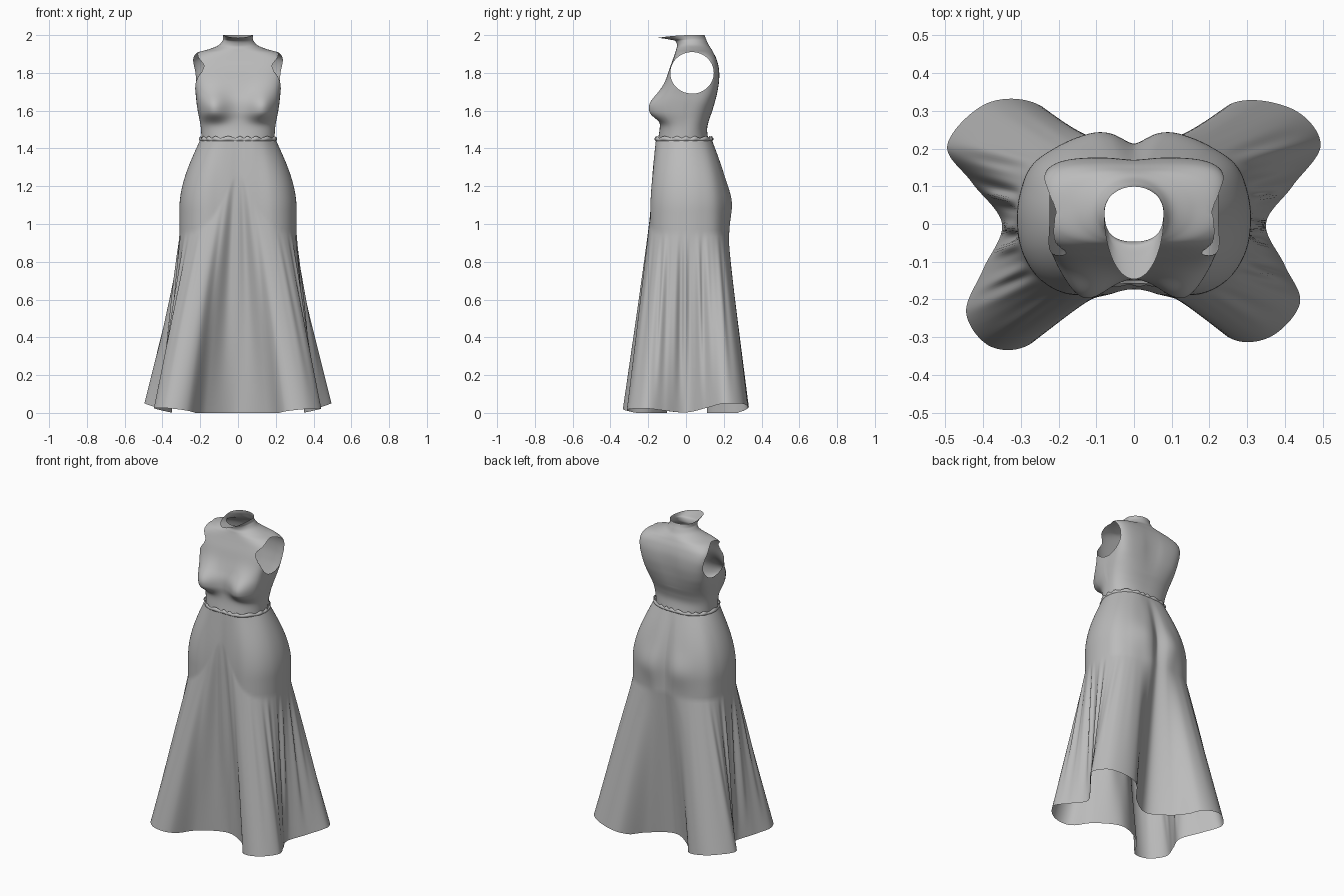
import bpy, bmesh, math
from math import sin, cos, pi, exp

if "Cube" in bpy.data.objects:
    bpy.data.objects.remove(bpy.data.objects["Cube"])

fabric = bpy.data.materials.new("grey_fabric")
fabric.diffuse_color = (0.5, 0.5, 0.5, 1)
fabric.use_nodes = True
fabric.node_tree.nodes["Principled BSDF"].inputs["Base Color"].default_value = fabric.diffuse_color


def cubic(keys, vals, x):
    """Smooth interpolation through a small table."""
    n = len(keys)
    x = min(max(x, keys[0]), keys[-1])
    i = max(j for j in range(n - 1) if keys[j] <= x)

    def slope(j):
        a, b = max(j - 1, 0), min(j + 1, n - 1)
        return (vals[b] - vals[a]) / (keys[b] - keys[a])
    h = keys[i + 1] - keys[i]
    t = (x - keys[i]) / h
    return ((2*t**3 - 3*t*t + 1) * vals[i] + (t**3 - 2*t*t + t) * h * slope(i)
            + (3*t*t - 2*t**3) * vals[i + 1] + (t**3 - t*t) * h * slope(i + 1))


def around(values, a):
    """Closed smooth interpolation of values spaced evenly round the circle."""
    n = len(values)
    u = (a / (2 * pi)) % 1 * n
    i = int(u)
    t = u - i
    p, q, r, s = (values[(i + k) % n] for k in (-1, 0, 1, 2))
    return q + 0.5*t*(r - p + t*(2*p - 5*q + 4*r - s + t*(3*(q - r) + s - p)))


def tube(name, point, rows, cols, edit=None):
    """Open tube whose surface is point(angle, t), t from 0 to 1."""
    bm = bmesh.new()
    grid = [[bm.verts.new(point(2*pi*c/cols, r/(rows - 1))) for c in range(cols)]
            for r in range(rows)]
    for lo, hi in zip(grid, grid[1:]):
        for c in range(cols):
            d = (c + 1) % cols
            bm.faces.new((lo[c], lo[d], hi[d], hi[c]))
    if edit:
        edit(bm)
    mesh = bpy.data.meshes.new(name)
    bm.to_mesh(mesh)
    bm.free()
    mesh.materials.append(fabric)
    mesh.polygons.foreach_set("use_smooth", [True] * len(mesh.polygons))
    obj = bpy.data.objects.new(name, mesh)
    bpy.context.collection.objects.link(obj)
    return obj


# Waist and hip radii every 15 degrees from +x, mirrored left to right
def mirrored(back, front):
    return back + back[-2::-1] + front + front[-2:0:-1]


WAIST = mirrored([.20, .195, .185, .17, .155, .142, .138],
                 [.20, .195, .19, .18, .165, .158])
HIP = mirrored([.31, .313, .312, .285, .255, .235, .21],
               [.305, .29, .26, .215, .19, .178])
WAIST.append(.20)
HIP.append(.305)
WAIST, HIP = WAIST[:24], HIP[:24]
# Hem outline points, one for each of those directions
HEM = [(.35, 0), (.42, .10), (.495, .21), (.42, .305), (.26, .32), (.14, .19),
       (0, .11), (-.14, .19), (-.25, .315), (-.39, .32), (-.495, .21), (-.43, .11),
       (-.35, 0), (-.40, -.12), (-.445, -.235), (-.38, -.325), (-.27, -.315),
       (-.17, -.18), (0, -.10), (.16, -.18), (.25, -.30), (.36, -.30),
       (.44, -.21), (.40, -.11)]
HEM_X, HEM_Y = zip(*HEM)
TOP = 1.445


def skirt_point(a, t):
    s, c = sin(a), cos(a)
    hx, hy = around(HEM_X, a), around(HEM_Y, a)
    hem_z = 0.05 * min(max((math.hypot(hx, hy) - .34) / .19, 0), 1) * (1 if s > 0 else .6)
    z = hem_z + (TOP - hem_z) * t
    # waist swelling to the hips
    w = sin(min((TOP - z) / .37, 1) * pi / 2)
    hip = around(HIP, a)
    r = around(WAIST, a) * (1 - w) + hip * w
    # seat fullness, one swell each side of the middle
    off = abs(math.degrees(a) - 90)
    r += .019 * exp(-((off - 24) / 18)**2) * exp(-((z - 1.11) / .1)**2)
    # flare into four deep folds
    start = .95 + .3 * max(-s, 0)**6
    f = min(max((start - z) / (start - hem_z), 0), 1)
    # gathered pleats, strongest just below the start of the flare
    fade = f * (1 - f)**1.5
    r += .04 * abs(c)**6 * fade * (cos(34 * a) + .5 * cos(53 * a + 1))
    r += .05 * max(-s, 0)**10 * fade * cos(22 * (a - 1.5 * pi))
    return (r * c + (hx - hip * c) * f, r * s + (hy - hip * s) * f, z)


tube("skirt", skirt_point, 80, 360)


# Scalloped gather around the waist
def ruffle_point(a, t):
    wave = .5 + .5 * cos(20 * a + 1.5 * sin(5 * a))
    r = around(WAIST, a) - .002 + (.005 + .005 * wave) * sin(pi * t)
    return (r * cos(a), r * sin(a), 1.436 + t * (.020 + .009 * wave))


tube("waist_ruffle", ruffle_point, 7, 264)

# Bodice rings: z, half width, front y, back y, middle y, squareness
RINGS = [
    (1.435, .192, -.150, .120, -.01, 2.3),
    (1.50, .196, -.140, .112, 0, 2.5),
    (1.55, .202, -.138, .122, 0, 2.7),
    (1.60, .211, -.143, .140, 0, 3.0),
    (1.65, .219, -.140, .155, .01, 3.6),
    (1.70, .225, -.125, .167, .02, 4.4),
    (1.76, .235, -.106, .176, .03, 4.8),
    (1.82, .246, -.088, .175, .04, 4.9),
    (1.87, .246, -.070, .163, .045, 4.4),
    (1.905, .220, -.058, .147, .045, 2.9),
    (1.925, .155, -.052, .136, .04, 2.2),
    (1.945, .105, -.047, .122, .035, 2.0),
    (1.97, .082, -.058, .110, .032, 2.0),
    (1.984, .078, -.093, .104, .03, 2.0),
    (2.00, .080, -.146, .099, .03, 2.0)]
KEYS = list(range(len(RINGS)))
COLUMNS = list(zip(*RINGS))


def bodice_point(a, t):
    u = t * KEYS[-1]
    z, w, front, back, mid, n = (cubic(KEYS, col, u) for col in COLUMNS)
    s, c = sin(a), cos(a)
    x = math.copysign(abs(c)**(2 / n), c) * w
    y = mid + math.copysign(abs(s)**(2 / n), s) * (back - mid if s > 0 else mid - front)
    if s < 0:
        # bust, fuller and sharper underneath
        dz = (z - 1.61) / (.09 if z > 1.61 else .062)
        drop = dz * dz if dz > 0 else abs(dz)**3
        bust = exp(-((abs(x) - .125) / .07)**2 - drop)
        y -= .062 * bust * min(1, -s * 2)
        x *= 1 + .05 * bust
        # collar tongue lies flat and slightly low at the front
        if z > 1.97:
            z -= .014 * (z - 1.97) / .03 * s * s
    elif z > 1.6:
        # shallow hollow along the spine
        y -= .008 * exp(-(x / .05)**2) * exp(-((z - 1.76) / .1)**2)
    return (x, y, z)


# Armholes: remove faces in an oval, draw the rim onto it and even it out
def cut_armholes(bm):
    cy, cz, ry, rz = .032, 1.80, .115, .110

    def dist(v):
        return math.hypot((v.y - cy) / ry, (v.z - cz) / rz)
    doomed = [f for f in bm.faces
              if abs(f.calc_center_median().x) > .1 and dist(f.calc_center_median()) < 1]
    bmesh.ops.delete(bm, geom=doomed, context='FACES')
    rim = [v for v in bm.verts
           if v.is_boundary and abs(v.co.x) > .1 and 1.6 < v.co.z < 1.94]
    for v in rim:
        d = dist(v.co)
        v.co.y = cy + (v.co.y - cy) / d
        v.co.z = cz + (v.co.z - cz) / d
    for _ in range(10):
        new = []
        for v in rim:
            near = [e.other_vert(v).co.x for e in v.link_edges if e.is_boundary]
            new.append((v.co.x + sum(near) / len(near)) / 2)
        for v, x in zip(rim, new):
            v.co.x = x


tube("bodice", bodice_point, 113, 256, cut_armholes)
